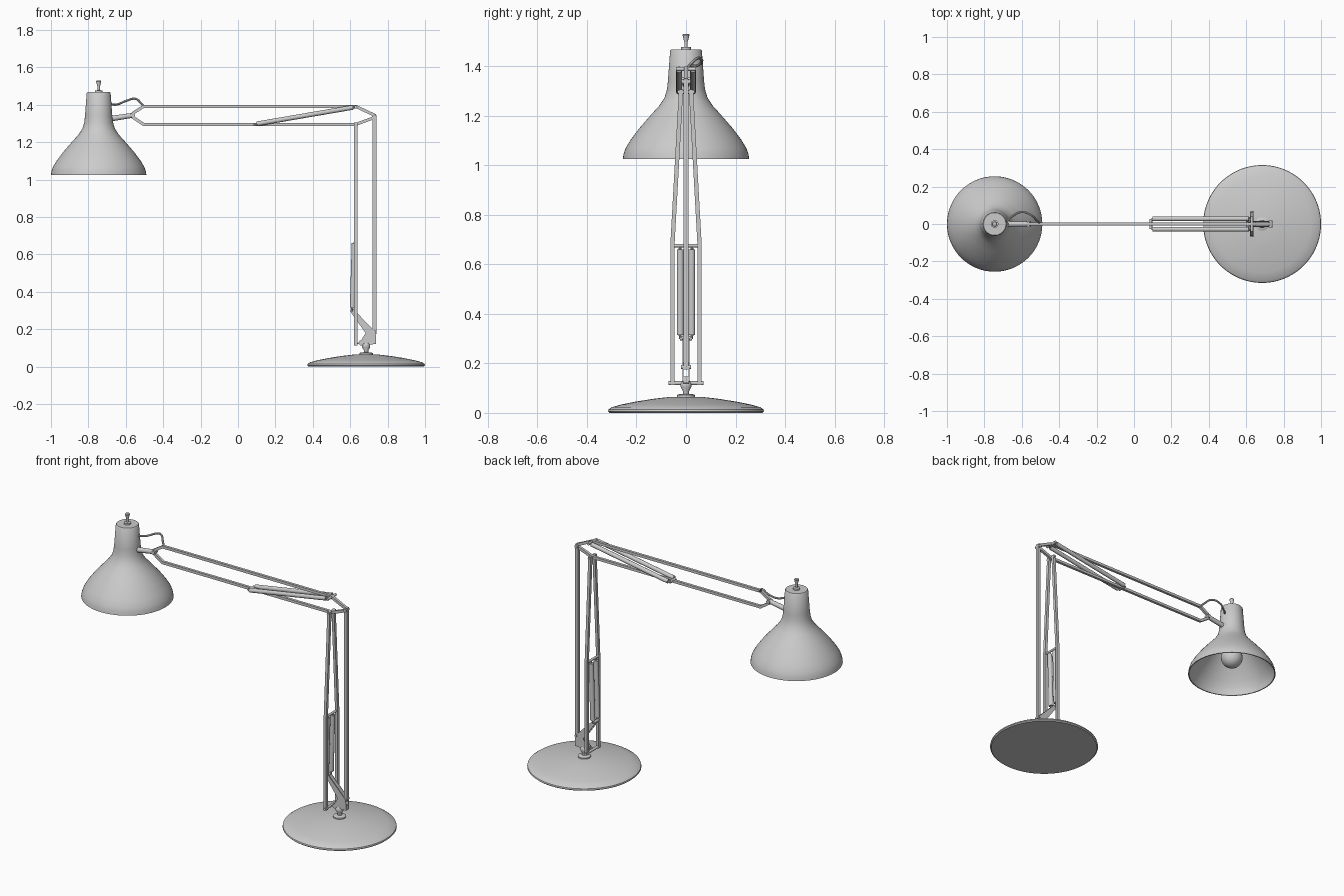
import bpy, bmesh, math
from mathutils import Vector

if "Cube" in bpy.data.objects:
    bpy.data.objects.remove(bpy.data.objects["Cube"])


def finish(name, bm, smooth=True):
    bmesh.ops.recalc_face_normals(bm, faces=bm.faces)
    me = bpy.data.meshes.new(name)
    bm.to_mesh(me)
    bm.free()
    ob = bpy.data.objects.new(name, me)
    bpy.context.collection.objects.link(ob)
    if smooth:
        bpy.ops.object.select_all(action='DESELECT')
        ob.select_set(True)
        bpy.context.view_layer.objects.active = ob
        bpy.ops.object.shade_smooth_by_angle(angle=math.radians(35))
    return ob


def lathe(name, x, profile, n=64):
    """Revolve (radius, z) points around a vertical axis at x."""
    bm = bmesh.new()
    vs = [bm.verts.new((x + r, 0, z)) for r, z in profile]
    es = [bm.edges.new(p) for p in zip(vs, vs[1:])]
    bmesh.ops.spin(bm, geom=vs + es, cent=(x, 0, 0), axis=(0, 0, 1),
                   angle=2 * math.pi, steps=n, use_duplicate=False)
    bmesh.ops.remove_doubles(bm, verts=bm.verts, dist=1e-5)
    return finish(name, bm)


def bar(name, pts, side, w=0.018):
    """Square bar along a planar path; side is the normal of that plane."""
    pts, side = [Vector(p) for p in pts], Vector(side)
    bm, rings = bmesh.new(), []
    for i, p in enumerate(pts):
        a = (p - pts[i - 1]).normalized() if i else (pts[1] - p).normalized()
        b = (pts[i + 1] - p).normalized() if i < len(pts) - 1 else a
        t = (a + b).normalized()
        up = t.cross(side) / t.dot(a)
        rings.append([bm.verts.new(p + (side * u + up * v) * w / 2)
                      for u, v in ((-1, -1), (1, -1), (1, 1), (-1, 1))])
    for r, s in zip(rings, rings[1:]):
        for k in range(4):
            bm.faces.new((r[k], r[k - 1], s[k - 1], s[k]))
    bm.faces.new(rings[0])
    bm.faces.new(rings[-1])
    return finish(name, bm, False)


def rod(name, a, b, r, r2=None, n=20):
    """Round rod between two points."""
    a, b = Vector(a), Vector(b)
    bm = bmesh.new()
    bmesh.ops.create_cone(bm, cap_ends=True, segments=n, radius1=r,
                          radius2=r2 or r, depth=(b - a).length)
    q = (b - a).to_track_quat('Z', 'Y').to_matrix().to_4x4()
    bm.transform(q)
    bmesh.ops.translate(bm, verts=bm.verts, vec=(a + b) / 2)
    return finish(name, bm)


def pin(name, x, z, half, r=0.008):
    rod(name, (x, -half, z), (x, half, z), r, n=12)


BX, SX = 0.685, -0.745   # base and shade axes

# Base and swivel
lathe("base", BX, [(0, 0), (0.308, 0), (0.315, 0.006), (0.313, 0.014), (0.30, 0.023),
                   (0.26, 0.034), (0.2, 0.046), (0.13, 0.057), (0.07, 0.064), (0, 0.066)], 96)
lathe("swivel", BX, [(0, 0.06), (0.036, 0.06), (0.036, 0.072), (0.03, 0.075), (0.012, 0.077),
                     (0.012, 0.087), (0.022, 0.105), (0.022, 0.118), (0.014, 0.13), (0, 0.13)], 32)

# Swivel bracket: two thin cheeks and a floor
cheek = [(0.602, 0.292), (0.612, 0.312), (0.736, 0.185), (0.738, 0.13), (0.625, 0.118),
         (0.655, 0.135), (0.682, 0.18)]
for tag, y in (("front", -0.015), ("back", 0.011)):
    bm = bmesh.new()
    f = bm.faces.new([bm.verts.new((x, y, z)) for x, z in cheek])
    g = bmesh.ops.extrude_face_region(bm, geom=[f])
    bmesh.ops.translate(bm, vec=(0, 0.004, 0),
                        verts=[v for v in g['geom'] if isinstance(v, bmesh.types.BMVert)])
    finish("bracket_" + tag, bm, False)
bar("bracket_floor", [(0.65, 0, 0.126), (0.738, 0, 0.134)], (0, 1, 0), 0.026)

# Lower arm
bar("lower_arm_rear_bar", [(0.73, 0, 0.175), (0.73, 0, 1.345)], (0, 1, 0), 0.02)
for tag, s in (("front", -1), ("back", 1)):
    bar("lower_arm_bar_" + tag, [(0.63, s * 0.055, 0.112), (0.63, s * 0.055, 0.675),
                                 (0.63, s * 0.02, 1.305)], (1, 0, 0), 0.017)
    rod("lower_spring_" + tag, (0.612, s * 0.023, 0.315), (0.622, s * 0.023, 0.66), 0.014)
    rod("upper_spring_" + tag, (0.10, s * 0.028, 1.298), (0.615, s * 0.028, 1.386), 0.0125)
pin("foot_pin", 0.63, 0.12, 0.07)
pin("rear_foot_pin", 0.73, 0.185, 0.02)
pin("lower_spring_top_pin", 0.626, 0.675, 0.055, 0.007)
pin("lower_spring_bottom_pin", 0.608, 0.30, 0.025)
pin("upper_spring_low_pin", 0.09, 1.295, 0.026)
pin("upper_spring_high_pin", 0.63, 1.388, 0.04)
pin("elbow_pin", 0.63, 1.295, 0.035)
pin("rear_elbow_pin", 0.73, 1.337, 0.018, 0.01)
for i, (x, z, dx, dz) in enumerate(((0.09, 1.295, 0.02, 0.004), (0.63, 1.388, -0.02, -0.003),
                                    (0.608, 0.30, 0.004, 0.02), (0.626, 0.675, -0.003, -0.02))):
    for s in (-1, 1):
        rod(f"spring_hook_{i}", (x, s * 0.022, z), (x + dx, s * 0.025, z + dz), 0.006, n=10)

# Upper arm: two parallel bars bent together at both ends
bar("upper_arm_top_bar", [(-0.565, 0, 1.353), (-0.505, 0, 1.391), (0.63, 0, 1.391),
                          (0.735, 0, 1.342)], (0, 1, 0), 0.016)
bar("upper_arm_bottom_bar", [(-0.565, 0, 1.335), (-0.505, 0, 1.295), (0.63, 0, 1.295),
                             (0.735, 0, 1.334)], (0, 1, 0), 0.016)

# Shade with thin wall
outer = [(0.255, 1.025), (0.252, 1.045), (0.244, 1.068), (0.225, 1.1), (0.19, 1.147),
         (0.145, 1.199), (0.108, 1.24), (0.087, 1.272), (0.077, 1.305), (0.073, 1.34), (0.064, 1.462)]
inner = [(r - 0.006, z) for r, z in reversed(outer[:-1])]
lathe("shade", SX, [(0, 1.467), (0.06, 1.467)] + outer[::-1] + inner[::-1]
      + [(0.058, 1.45), (0, 1.45)])
lathe("switch_knob", SX, [(0, 1.46), (0.02, 1.46), (0.02, 1.476), (0.007, 1.478), (0.007, 1.498),
                          (0.014, 1.525), (0.011, 1.53), (0, 1.53)], 24)

# Bulb and socket
lathe("bulb", SX, [(0.063 * math.sin(a), 1.135 - 0.063 * math.cos(a))
                   for a in (math.pi * 0.82 * i / 14 for i in range(15))]
      + [(0.03, 1.22), (0.03, 1.26), (0, 1.26)], 32)
lathe("socket", SX, [(0, 1.25), (0.04, 1.25), (0.04, 1.45), (0, 1.45)], 32)

# Shade joint
rod("shade_joint", (-0.685, 0, 1.325), (-0.56, 0, 1.344), 0.015, 0.013)
pin("shade_joint_pin", -0.563, 1.344, 0.016, 0.012)

# Cable looping from shade to arm
cu = bpy.data.curves.new("cable", 'CURVE')
cu.dimensions = '3D'
cu.bevel_depth, cu.bevel_resolution, cu.use_fill_caps = 0.006, 2, True
path = [(-0.685, 0.01, 1.403), (-0.645, 0.045, 1.402), (-0.60, 0.064, 1.42),
        (-0.55, 0.048, 1.432), (-0.52, 0.02, 1.41), (-0.5, 0.002, 1.388)]
sp = cu.splines.new('BEZIER')
sp.bezier_points.add(len(path) - 1)
for p, co in zip(sp.bezier_points, path):
    p.co = co
    p.handle_left_type = p.handle_right_type = 'AUTO'
cable = bpy.data.objects.new("cable", cu)
bpy.context.collection.objects.link(cable)
bpy.ops.object.select_all(action='DESELECT')
cable.select_set(True)
bpy.context.view_layer.objects.active = cable
bpy.ops.object.convert(target='MESH')
bpy.ops.object.shade_smooth_by_angle()
